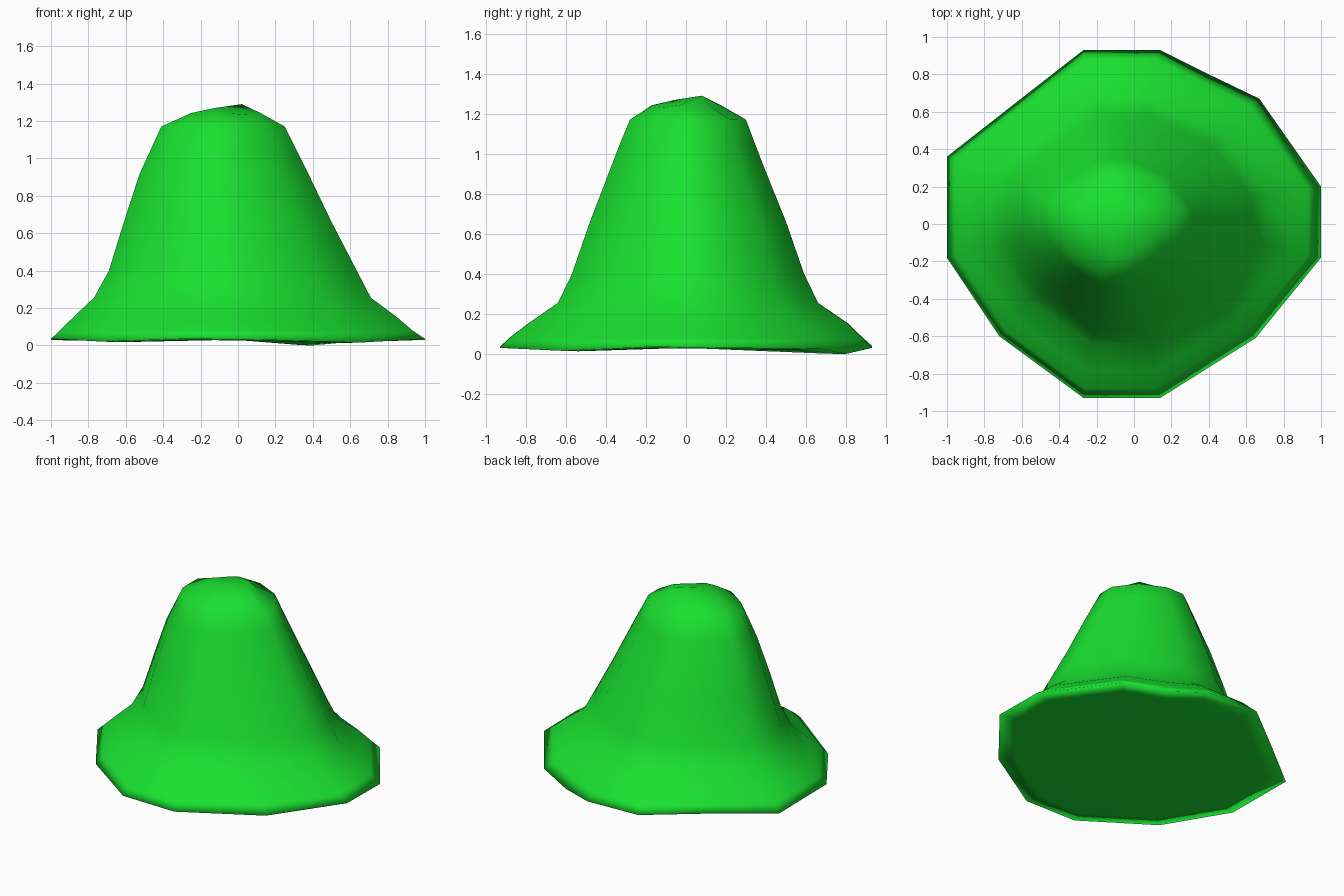
import bpy, bmesh

if "Cube" in bpy.data.objects:
    bpy.data.objects.remove(bpy.data.objects["Cube"])

# Irregular rim outline seen from above
OUTLINE = [(1, .2), (.67, .67), (.4, .8), (.14, .93), (-.27, .93), (-.63, .65),
           (-1, .36), (-1, -.18), (-.72, -.6), (-.27, -.93), (.14, -.93),
           (.65, -.61), (1, -.18)]

# Small height changes that make the brim edge uneven
WAVE = [0, -.005, -.03, 0, .01, .01, 0, .005, -.01, .005, 0, -.015, .005]

# Profile rings: z, x min, x max, y min, y max, share of waviness
RINGS = [
    (.035, -.88, .87, -.82, .82, .8),     # underside
    (.04, -1, 1, -.93, .93, 1),           # brim edge
    (.09, -.95, .93, -.88, .88, .4),
    (.16, -.88, .85, -.79, .81, .2),
    (.265, -.77, .71, -.64, .66, 0),      # foot of the crown
    (.41, -.69, .635, -.57, .59, 0),
    (.67, -.61, .50, -.48, .50, 0),
    (.93, -.525, .375, -.38, .395, 0),
    (1.06, -.465, .31, -.33, .345, 0),
    (1.18, -.41, .25, -.28, .30, 0),      # shoulder
    (1.25, -.25, .12, -.17, .17, .5),
]


def add_ring(bm, z, x0, x1, y0, y1, wave):
    cx, cy = (x0 + x1) / 2, (y0 + y1) / 2
    rx, ry = (x1 - x0) / 2, (y1 - y0) / 2
    return [bm.verts.new((cx + x * rx, cy + y / .93 * ry, z + w * wave))
            for (x, y), w in zip(OUTLINE, WAVE)]


bm = bmesh.new()
rings = [add_ring(bm, *r) for r in RINGS]
n = len(OUTLINE)

# Walls between neighbouring rings
for low, high in zip(rings, rings[1:]):
    for i in range(n):
        j = (i + 1) % n
        bm.faces.new((low[i], low[j], high[j], high[i]))

# Crown top with an uneven ridge, and closed underside
front_peak = bm.verts.new((-.12, -.05, 1.28))
back_peak = bm.verts.new((.02, .08, 1.30))
top = rings[-1]
owner = [back_peak if v.co.y > .0 or v.co.x > .1 else front_peak for v in top]
for i in range(n):
    j = (i + 1) % n
    bm.faces.new((top[i], top[j], owner[i]))
    if owner[i] != owner[j]:
        bm.faces.new((top[j], owner[j], owner[i]))
base = bm.verts.new((-.02, 0, .04))
for i in range(n):
    bm.faces.new((rings[0][(i + 1) % n], rings[0][i], base))

bmesh.ops.recalc_face_normals(bm, faces=bm.faces)
lowest = min(v.co.z for v in bm.verts)
for v in bm.verts:
    v.co.z -= lowest
for f in bm.faces:
    f.smooth = True

mesh = bpy.data.meshes.new("hat")
bm.to_mesh(mesh)
bm.free()
hat = bpy.data.objects.new("hat", mesh)
bpy.context.collection.objects.link(hat)

# Green felt
green = bpy.data.materials.new("green")
green.diffuse_color = (.01, .75, .03, 1)
green.use_nodes = True
green.node_tree.nodes["Principled BSDF"].inputs["Base Color"].default_value = green.diffuse_color
mesh.materials.append(green)
